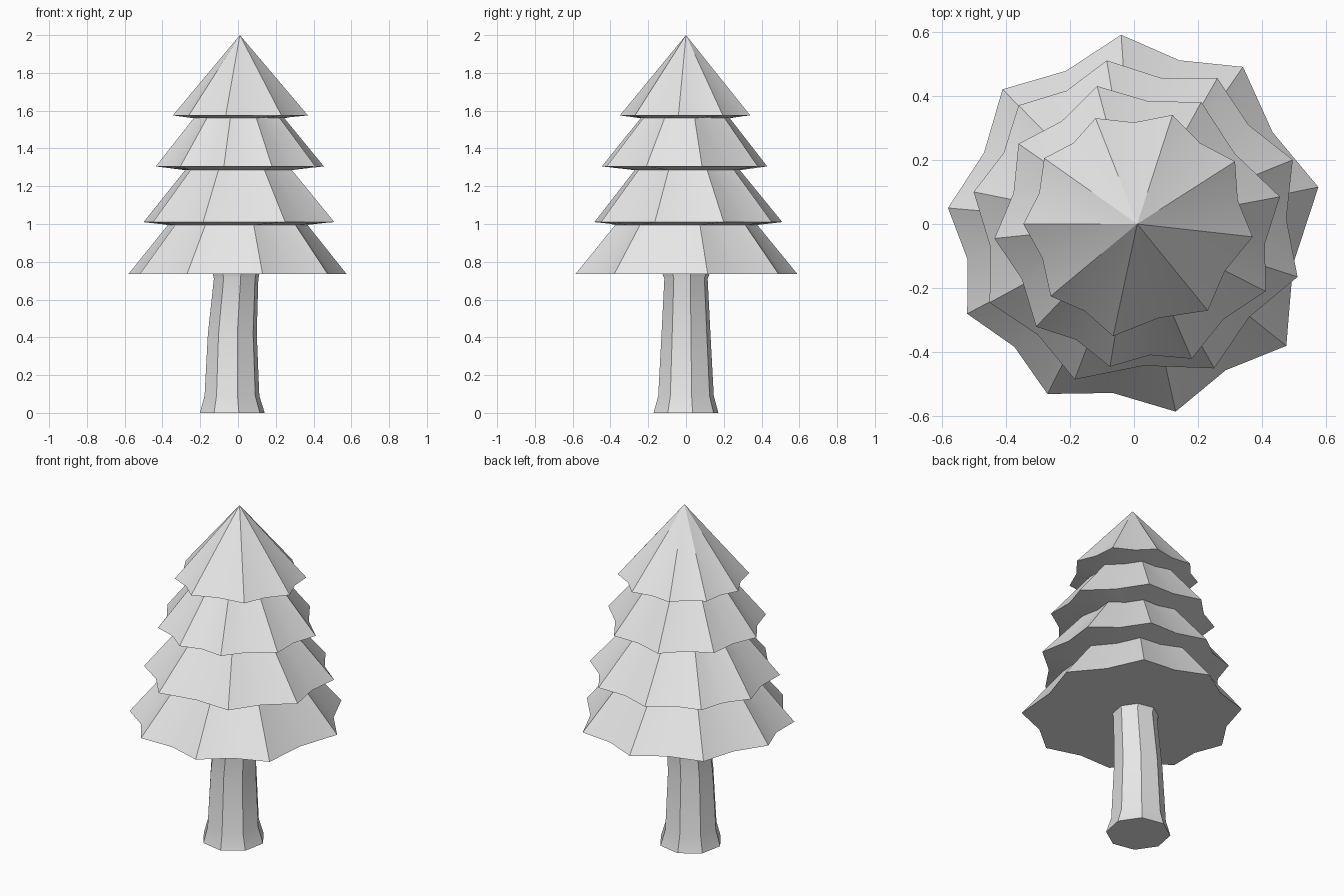
import bpy, bmesh, math
from mathutils import Vector

if "Cube" in bpy.data.objects:
    bpy.data.objects.remove(bpy.data.objects["Cube"])

grey = bpy.data.materials.new("light grey")
grey.diffuse_color = (0.8, 0.8, 0.8, 1)
grey.use_nodes = True
grey.node_tree.nodes["Principled BSDF"].inputs["Base Color"].default_value = grey.diffuse_color


def loft(name, rings, apex=None):
    """Skin matching rings of points; cap the bottom, close the top with a point or a cap."""
    bm = bmesh.new()
    loops = [[bm.verts.new(p) for p in r] for r in rings]
    n = len(loops[0])
    for a, b in zip(loops, loops[1:]):
        for i in range(n):
            j = (i + 1) % n
            bm.faces.new((a[i], a[j], b[j], b[i]))
    bm.faces.new(loops[0])
    if apex:
        tip = bm.verts.new(apex)
        for i in range(n):
            bm.faces.new((loops[-1][i], loops[-1][(i + 1) % n], tip))
    else:
        bm.faces.new(loops[-1])
    bmesh.ops.recalc_face_normals(bm, faces=bm.faces[:])
    me = bpy.data.meshes.new(name)
    bm.to_mesh(me)
    bm.free()
    ob = bpy.data.objects.new(name, me)
    bpy.context.collection.objects.link(ob)
    me.materials.append(grey)
    bpy.ops.object.select_all(action='DESELECT')
    ob.select_set(True)
    bpy.context.view_layer.objects.active = ob
    bpy.ops.object.shade_smooth_by_angle(angle=math.radians(30))
    return ob


def star(tips, z, scale=1.0):
    """Nine irregular points with a shallow valley between each pair."""
    pts = []
    for a, b in zip(tips, tips[1:] + tips[:1]):
        a, b = Vector(a), Vector(b)
        v = (a + b) * 0.5 * 0.945
        pts += [(a.x * scale, a.y * scale, z), (v.x * scale, v.y * scale, z)]
    return pts


# Foliage tiers: skirt height, top height, top scale, skirt tips (clockwise from the back)
tiers = [
    (0.735, 0.995, 0.64, [(-.04, .59), (.34, .49), (.575, .115), (.475, -.38), (.13, -.585),
                          (-.27, -.53), (-.52, -.28), (-.58, .05), (-.41, .42)]),
    (1.01, 1.285, 0.56, [(-.085, .51), (.26, .455), (.495, .2), (.51, -.165), (.25, -.45),
                         (-.185, -.485), (-.45, -.245), (-.5, .1), (-.36, .37)]),
    (1.305, 1.56, 0.54, [(-.115, .43), (.21, .38), (.455, .085), (.41, -.21), (.18, -.42),
                         (-.075, -.445), (-.305, -.32), (-.435, -.045), (-.36, .25)]),
    (1.575, None, None, [(-.12, .33), (.12, .34), (.315, .195), (.37, -.04), (.23, -.27),
                         (-.065, -.35), (-.26, -.225), (-.345, 0), (-.28, .205)]),
]
rings = []
for z, top, s, tips in tiers:
    rings.append(star(tips, z))
    if top:
        rings.append(star(tips, top, s))
loft("foliage", rings, apex=(0.01, 0, 2.0))

# Trunk: centre x, radius x, radius y, height; flared foot
trunk = [(-.03, .175, .175, 0), (-.032, .148, .15, .09), (-.03, .132, .132, .42),
         (-.01, .12, .117, .71), (-.01, .128, .13, .745)]
loft("trunk", [[(cx + rx * math.cos(math.tau * i / 8 + .2), ry * math.sin(math.tau * i / 8 + .2), z)
                for i in range(8)] for cx, rx, ry, z in trunk])
